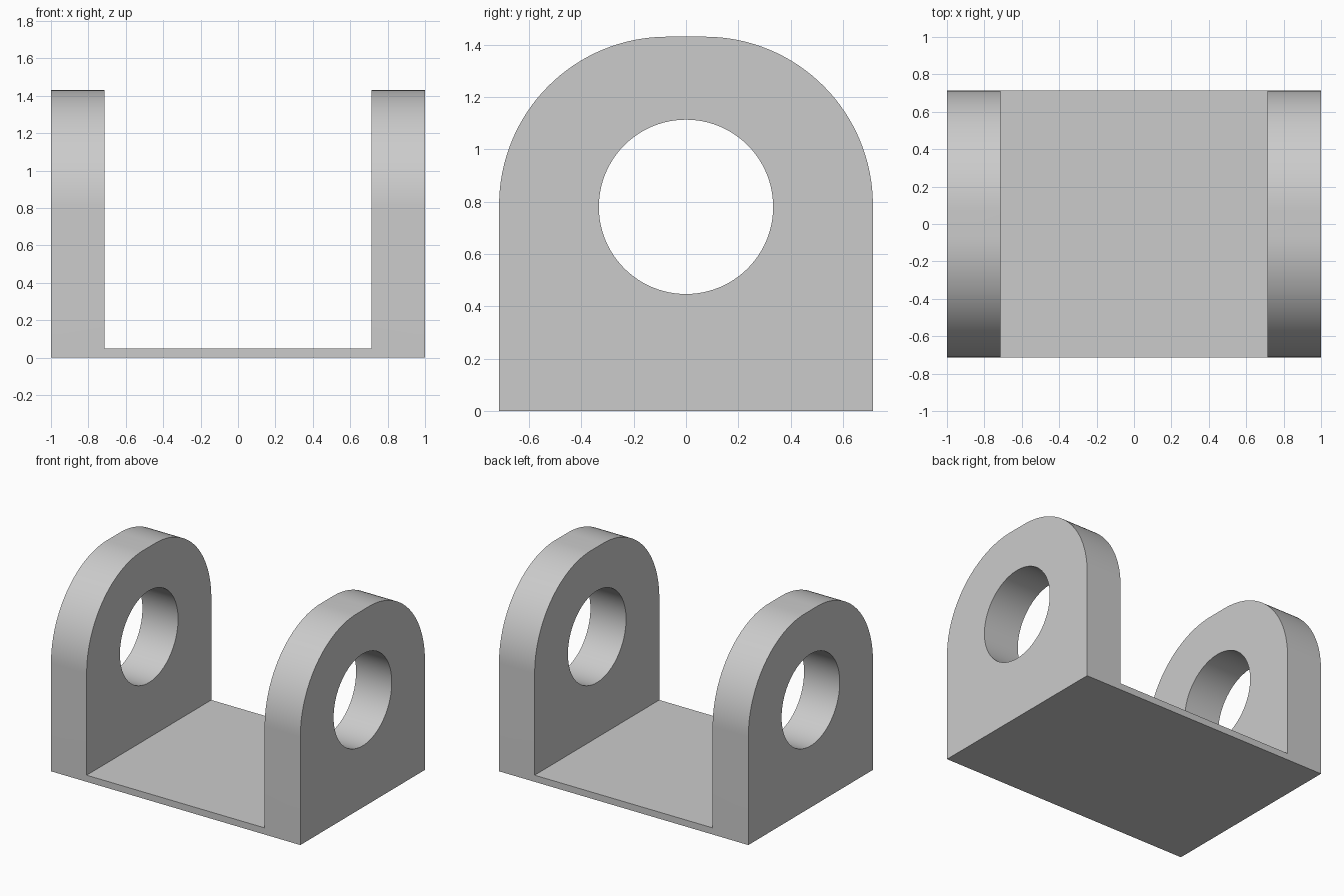
import bpy
import bmesh
from math import cos, sin, pi, radians
from mathutils import Matrix

cube = bpy.data.objects.get("Cube")
if cube:
    bpy.data.objects.remove(cube, do_unlink=True)

HALF_LENGTH = 1.0      # x
HALF_DEPTH = 0.714     # y
HEIGHT = 1.43
CORNER = 0.643         # radius of the rounded shoulders
GAP = 0.714            # half the opening between the lugs
FLOOR = 0.048
HOLE_RADIUS = 0.333
HOLE_Z = 0.78
STEPS = 32

grey = bpy.data.materials.new("plain grey")
grey.use_nodes = True
colour = (0.6, 0.6, 0.6, 1)
grey.diffuse_color = colour
grey.node_tree.nodes["Principled BSDF"].inputs["Base Color"].default_value = colour


def make_object(name, bm):
    bmesh.ops.recalc_face_normals(bm, faces=bm.faces)
    mesh = bpy.data.meshes.new(name)
    bm.to_mesh(mesh)
    bm.free()
    mesh.materials.append(grey)
    obj = bpy.data.objects.new(name, mesh)
    bpy.context.collection.objects.link(obj)
    return obj


def cut(target, cutter):
    cutter.hide_render = True
    mod = target.modifiers.new("cut", "BOOLEAN")
    mod.operation = "DIFFERENCE"
    mod.solver = "EXACT"
    mod.object = cutter
    bpy.context.view_layer.objects.active = target
    bpy.ops.object.modifier_apply(modifier=mod.name)
    bpy.data.objects.remove(cutter, do_unlink=True)


# Solid body: rounded side profile extruded along x
profile = [(-HALF_DEPTH, 0), (HALF_DEPTH, 0)]
for side, start in ((1, 0), (-1, pi / 2)):
    for i in range(STEPS + 1):
        a = start + i / STEPS * pi / 2
        profile.append((side * (HALF_DEPTH - CORNER) + CORNER * cos(a),
                        HEIGHT - CORNER + CORNER * sin(a)))
bm = bmesh.new()
face = bm.faces.new([bm.verts.new((-HALF_LENGTH, y, z)) for y, z in profile])
ext = bmesh.ops.extrude_face_region(bm, geom=[face])
moved = [v for v in ext["geom"] if isinstance(v, bmesh.types.BMVert)]
bmesh.ops.translate(bm, verts=moved, vec=(2 * HALF_LENGTH, 0, 0))
bracket = make_object("clevis_bracket", bm)

# Bore through both lugs
bm = bmesh.new()
bmesh.ops.create_cone(bm, cap_ends=True, segments=96, radius1=HOLE_RADIUS,
                      radius2=HOLE_RADIUS, depth=3,
                      matrix=Matrix.Translation((0, 0, HOLE_Z)) @ Matrix.Rotation(pi / 2, 4, "Y"))
cut(bracket, make_object("bore_cutter", bm))

# Opening between the lugs, leaving a thin floor
bm = bmesh.new()
bmesh.ops.create_cube(bm, size=2, matrix=Matrix.Translation((0, 0, FLOOR + 1))
                      @ Matrix.Diagonal((GAP, 1, 1, 1)))
cut(bracket, make_object("gap_cutter", bm))

# Smooth the curved walls, keep the edges sharp
bpy.ops.object.select_all(action="DESELECT")
bracket.select_set(True)
bpy.context.view_layer.objects.active = bracket
bpy.ops.object.shade_smooth_by_angle(angle=radians(30))
